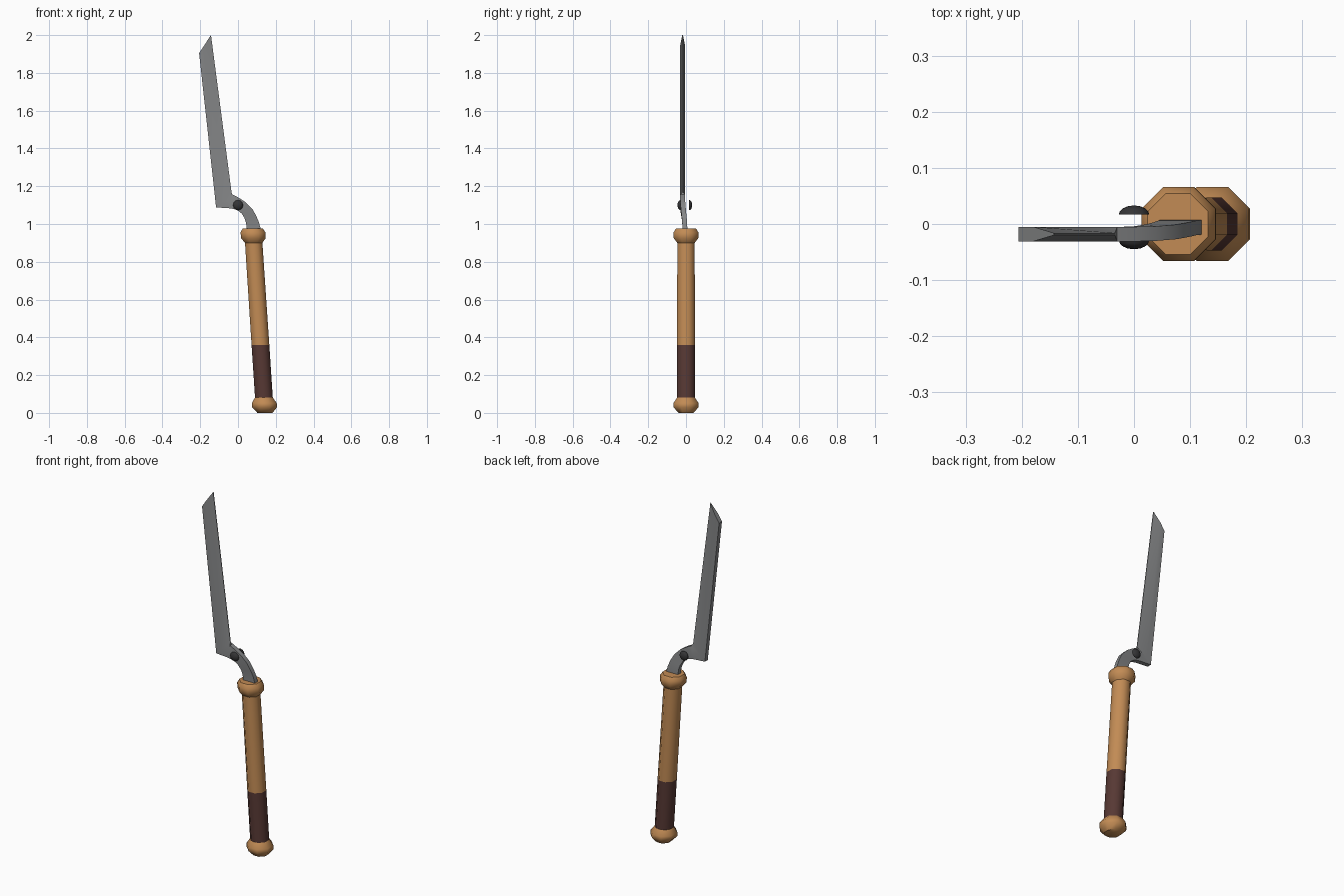
import bpy, bmesh, math

if "Cube" in bpy.data.objects:
    bpy.data.objects.remove(bpy.data.objects["Cube"])


def material(name, rgb):
    m = bpy.data.materials.new(name)
    m.diffuse_color = (*rgb, 1)
    m.use_nodes = True
    m.node_tree.nodes["Principled BSDF"].inputs["Base Color"].default_value = m.diffuse_color
    return m


wood = material("warm wood", (0.54, 0.26, 0.09))
grip_brown = material("dark brown grip", (0.095, 0.04, 0.034))
steel = material("grey steel", (0.235, 0.24, 0.245))
iron = material("dark iron", (0.035, 0.035, 0.037))


def add_loft(name, rings, mat, angle):
    """Join rings of equal length into a closed skin with end caps."""
    bm = bmesh.new()
    loops = [[bm.verts.new(p) for p in ring] for ring in rings]
    n = len(loops[0])
    for a, b in zip(loops, loops[1:]):
        for i in range(n):
            j = (i + 1) % n
            bm.faces.new((a[i], a[j], b[j], b[i]))
    bm.faces.new(loops[0])
    bm.faces.new(loops[-1])
    bmesh.ops.recalc_face_normals(bm, faces=bm.faces)
    me = bpy.data.meshes.new(name)
    bm.to_mesh(me)
    bm.free()
    me.materials.append(mat)
    ob = bpy.data.objects.new(name, me)
    bpy.context.collection.objects.link(ob)
    bpy.context.view_layer.objects.active = ob
    ob.select_set(True)
    bpy.ops.object.shade_smooth_by_angle(angle=math.radians(angle))
    ob.select_set(False)
    return ob


def octagon(z, half_width):
    """Flat-sided octagon centred on the leaning handle axis."""
    r = half_width / math.cos(math.pi / 8)
    cx = 0.1425 - 0.066 * z
    return [(cx + r * math.cos(math.pi * (i + .5) / 4),
             r * math.sin(math.pi * (i + .5) / 4), z) for i in range(8)]


# Handle: pommel, grip, shaft and collar
def handle_part(name, profile, mat):
    add_loft(name, [octagon(z, r) for z, r in profile], mat, 50)


handle_part("pommel", [(0, .04), (.03, .066), (.052, .066), (.083, .046)], wood)
handle_part("grip", [(.08, .047), (.36, .047)], grip_brown)
handle_part("shaft", [(.36, .047), (.91, .046)], wood)
handle_part("collar", [(.9, .046), (.925, .065), (.955, .066), (.975, .054)], wood)


# Blade and curved tang: left point, right point, y centre,
# half thickness at the left and right, position of the ridge between them
H = .013
stations = [
    ((.055, .92), (.128, .92), -.006, H, H, .5),
    ((.046, .975), (.120, .975), -.006, H, H, .5),
    ((.043, 1.005), (.111, 1.008), -.007, H, H, .5),
    ((.035, 1.03), (.098, 1.04), -.010, H, H, .5),
    ((.020, 1.055), (.076, 1.08), -.014, H, H, .5),
    ((.000, 1.071), (.040, 1.116), -.017, H, H, .5),
    ((-.020, 1.079), (.002, 1.140), -.018, H, H, .5),
    ((-.042, 1.083), (-.030, 1.156), -.018, H, H, .5),
    ((-.116, 1.088), (-.034, 1.167), -.018, H, .002, .38),
    ((-.206, 1.905), (-.143, 2.0), -.018, H, .002, .42),
]
rings = []
for (lx, lz), (rx, rz), yc, hl, hr, f in stations:
    mx, mz = lx + f * (rx - lx), lz + f * (rz - lz)
    front = [(lx, yc - hl, lz), (mx, yc - hl, mz), (rx, yc - hr, rz)]
    back = [(x, 2 * yc - y, z) for x, y, z in reversed(front)]
    rings.append(front + back)
add_loft("blade", rings, steel, 30)


# Pivot bolt: a domed head on each side
def dome(name, y0, direction):
    rings = []
    for k in range(5):
        a = math.radians(21.5 * k)
        r, y = .027 * math.cos(a), y0 + direction * .016 * math.sin(a)
        rings.append([(r * math.cos(math.pi * i / 6), y,
                       1.1 + r * math.sin(math.pi * i / 6)) for i in range(12)])
    add_loft(name, rings, iron, 40)


dome("front_bolt_head", -.029, -1)
dome("back_bolt_head", .017, 1)
